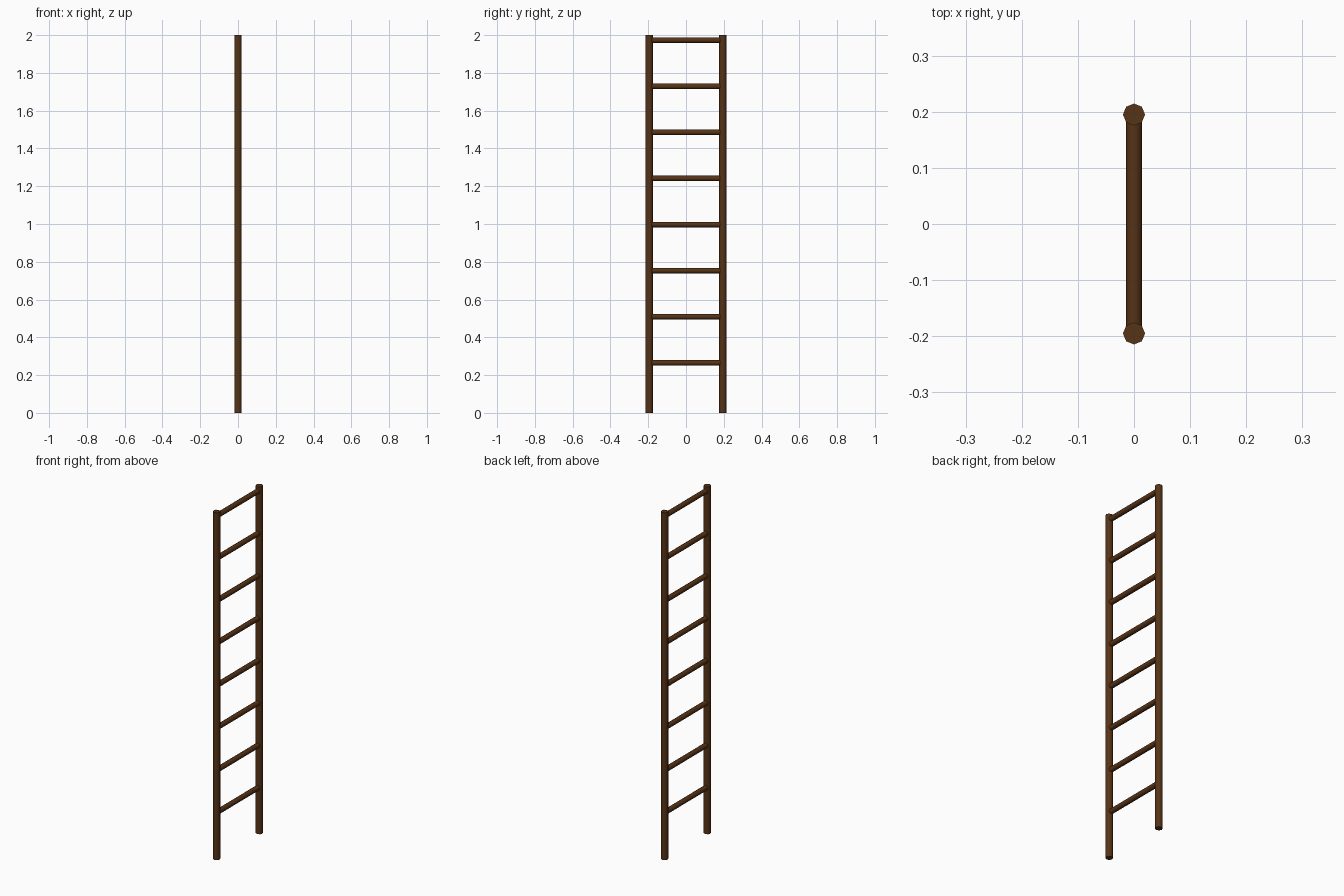
import bpy
import math

if "Cube" in bpy.data.objects:
    bpy.data.objects.remove(bpy.data.objects["Cube"])

wood = bpy.data.materials.new("dark brown wood")
wood.diffuse_color = (0.095, 0.033, 0.008, 1)
wood.use_nodes = True
wood.node_tree.nodes["Principled BSDF"].inputs["Base Color"].default_value = wood.diffuse_color


def rod(name, radius, length, location, rotation=(0, 0, 0)):
    bpy.ops.mesh.primitive_cylinder_add(vertices=8, radius=radius, depth=length,
                                        location=location, rotation=rotation)
    obj = bpy.context.object
    obj.name = name
    obj.data.materials.append(wood)
    bpy.ops.object.shade_smooth_by_angle(angle=math.radians(50))
    return obj


# Two upright rails
HALF = 0.195
for side, name in ((-1, "front_rail"), (1, "back_rail")):
    rod(name, 0.0197, 2.0, (0, side * HALF, 1.0))

# Eight evenly spaced rungs, their ends buried in the rails
for i in range(8):
    rod(f"rung_{i + 1}", 0.0145, 2 * HALF, (0, 0, 0.265 + i * 0.244),
        (math.pi / 2, 0, 0))
